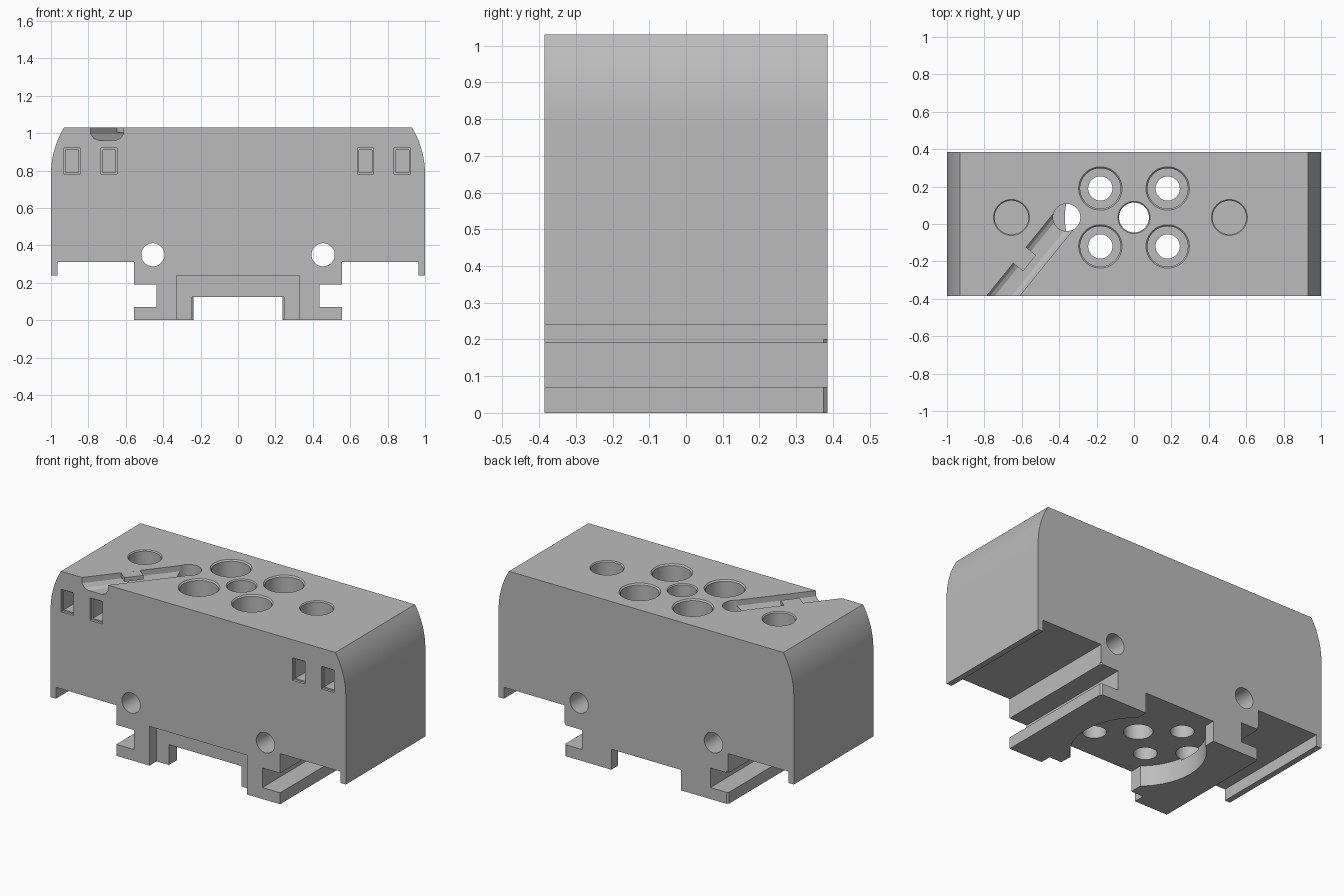
import bpy, bmesh, math
from mathutils import Vector

cube = bpy.data.objects.get("Cube")
if cube:
    bpy.data.objects.remove(cube, do_unlink=True)

grey = bpy.data.materials.new("plain_grey")
grey.use_nodes = True
GREY = (0.5, 0.5, 0.5, 1)
grey.diffuse_color = GREY
grey.node_tree.nodes["Principled BSDF"].inputs["Base Color"].default_value = GREY

HALF = 0.385   # half depth of the housing
TOP = 1.03


def add_prism(name, loop, shift):
    """Solid made by sweeping a closed loop of points along shift."""
    bm = bmesh.new()
    face = bm.faces.new([bm.verts.new(p) for p in loop])
    swept = bmesh.ops.extrude_face_region(bm, geom=[face])["geom"]
    bmesh.ops.translate(bm, vec=shift,
                        verts=[v for v in swept if isinstance(v, bmesh.types.BMVert)])
    bmesh.ops.recalc_face_normals(bm, faces=bm.faces)
    mesh = bpy.data.meshes.new(name)
    bm.to_mesh(mesh)
    bm.free()
    mesh.materials.append(grey)
    obj = bpy.data.objects.new(name, mesh)
    bpy.context.collection.objects.link(obj)
    return obj


def box(name, x0, x1, y0, y1, z0, z1):
    loop = [(x0, y0, z0), (x1, y0, z0), (x1, y1, z0), (x0, y1, z0)]
    return add_prism(name, loop, (0, 0, z1 - z0))


def cone(name, x, y, z0, z1, r0, r1):
    """Upright cylinder or cone between two heights."""
    bpy.ops.mesh.primitive_cone_add(vertices=48, radius1=r0, radius2=r1, depth=z1 - z0,
                                    location=(x, y, (z0 + z1) / 2))
    obj = bpy.context.object
    obj.name = name
    obj.data.materials.append(grey)
    return obj


def cut(body, cutter):
    cutter.hide_render = True
    bpy.context.view_layer.objects.active = body
    mod = body.modifiers.new("cut", 'BOOLEAN')
    mod.operation = 'DIFFERENCE'
    mod.solver = 'EXACT'
    mod.object = cutter
    bpy.ops.object.modifier_apply(modifier=mod.name)
    bpy.data.objects.remove(cutter, do_unlink=True)


def round_hole(x, y, radius, bottom, rim):
    """Vertical hole from the top face with a small chamfered rim."""
    cut(housing, cone("hole_cutter", x, y, bottom, TOP + 0.1, radius, radius))
    cut(housing, cone("rim_cutter", x, y, TOP - rim, TOP + rim, radius, radius + 2 * rim))


# Housing outline: feet, rail channels, end skirts and curved shoulders
half = [(0.555, 0), (0.555, 0.07), (0.435, 0.07), (0.435, 0.19), (0.555, 0.19),
        (0.555, 0.31), (0.965, 0.31), (0.965, 0.24), (1.0, 0.24)]
arc_radius, arc_start = 0.48, 0.78
sweep = math.asin((TOP - arc_start) / arc_radius)
for i in range(13):
    a = sweep * i / 12
    half.append((1 - arc_radius * (1 - math.cos(a)), arc_start + arc_radius * math.sin(a)))
outline = half + [(-x, z) for x, z in reversed(half)]
housing = add_prism("housing", [(x, -HALF, z) for x, z in outline], (0, 2 * HALF, 0))

# Underside: tapered slot, round pocket and front recess
slot = [(-0.25, -0.5, -0.1), (0.25, -0.5, -0.1), (0.235, 0.5, -0.1), (-0.235, 0.5, -0.1)]
cut(housing, add_prism("slot_cutter", slot, (0, 0, 0.225)))
cut(housing, cone("pocket_cutter", 0, 0.035, -0.1, 0.1252, 0.37, 0.37))
cut(housing, box("recess_cutter", -0.33, 0.33, -0.5, -HALF + 0.068, -0.1, 0.24))

# Chamfered rear corners of the feet
for s in (-1, 1):
    wedge = [(s * 0.535, 0.395, -0.1), (s * 0.565, 0.395, -0.1), (s * 0.565, 0.365, -0.1)]
    cut(housing, add_prism("wedge_cutter", wedge, (0, 0, 0.3)))

# Cross holes from front to back
for s in (-1, 1):
    bpy.ops.mesh.primitive_cylinder_add(vertices=48, radius=0.062, depth=1,
                                        location=(s * 0.455, 0, 0.35),
                                        rotation=(math.pi / 2, 0, 0))
    cut(housing, bpy.context.object)

# Front windows, each with a slim stepped frame
for x in (-0.887, -0.69, 0.682, 0.878):
    cut(housing, box("frame_cutter", x - 0.043, x + 0.043, -0.5, -HALF + 0.015, 0.782, 0.92))
    cut(housing, box("window_cutter", x - 0.035, x + 0.035, -0.5, -HALF + 0.16, 0.79, 0.91))

# Four stepped screw holes, the central hole and two blind holes
for x in (-0.18, 0.18):
    for y in (-0.12, 0.19):
        round_hole(x, y, 0.108, 0.55, 0.008)
        cut(housing, cone("bore_cutter", x, y, -0.1, 0.7, 0.065, 0.065))
round_hole(0, 0.035, 0.08, -0.1, 0.006)
for x in (-0.655, 0.51):
    round_hole(x, 0.035, 0.09, 0.6, 0.006)

# Cable groove running diagonally to the front edge
start = Vector((-0.36, 0.035, 0))
along = (Vector((-0.7, -HALF, 0)) - start).normalized()
side = Vector((along.y, -along.x, 0))      # towards the left end of the groove
cut(housing, cone("cable_cutter", start.x, start.y, 0.115, TOP + 0.1, 0.073, 0.073))
section = [(-0.068, 0.1), (-0.068, -0.035), (-0.055, -0.058), (-0.035, -0.068),
           (0.035, -0.068), (0.055, -0.058), (0.068, -0.035), (0.068, 0.1)]
loop = [start + side * w + Vector((0, 0, TOP + h)) for w, h in section]
cut(housing, add_prism("groove_cutter", loop, along * 0.8))

# Retaining tab over half of the groove
tab_side = side if side.x < 0 else -side
a = start + along * 0.26 + Vector((0, 0, TOP - 0.025))
b = a + along * 0.11
add_prism("cable_tab", [a + tab_side * 0.072, b + tab_side * 0.072, b, a], (0, 0, 0.0249))

# Smooth curved walls while keeping crisp edges
bpy.ops.object.select_all(action='DESELECT')
housing.select_set(True)
bpy.context.view_layer.objects.active = housing
bpy.ops.object.shade_smooth_by_angle(angle=math.radians(20))
